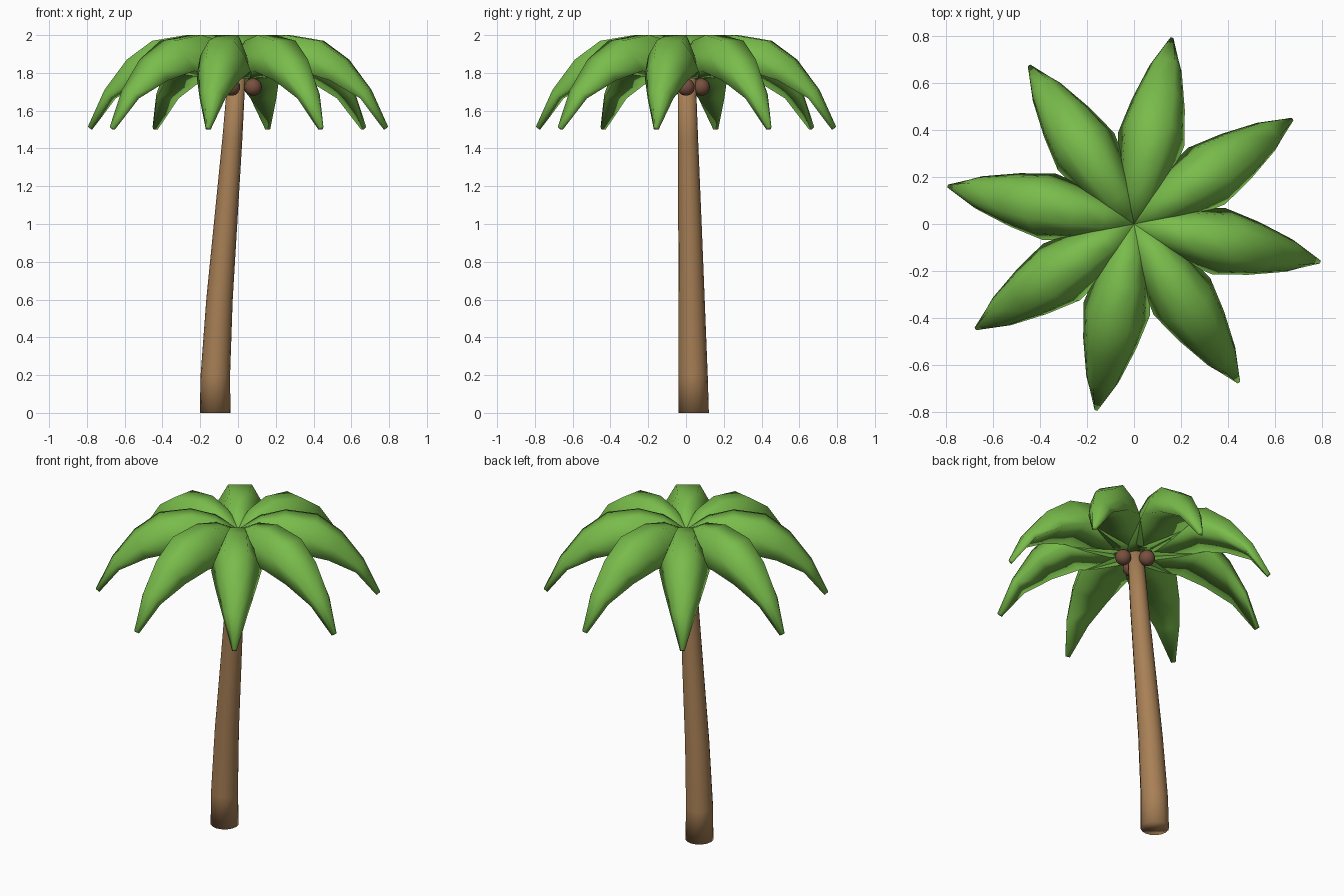
import bpy, bmesh, math
from mathutils import Vector

cube = bpy.data.objects.get("Cube")
if cube:
    bpy.data.objects.remove(cube, do_unlink=True)


def material(name, rgb):
    mat = bpy.data.materials.new(name)
    mat.use_nodes = True
    color = (*rgb, 1.0)
    mat.diffuse_color = color
    bsdf = mat.node_tree.nodes["Principled BSDF"]
    bsdf.inputs["Base Color"].default_value = color
    bsdf.inputs["Roughness"].default_value = 0.8
    return mat


leaf_green = material("leaf green", (0.19, 0.50, 0.07))
bark_brown = material("bark brown", (0.39, 0.215, 0.093))
nut_brown = material("nut brown", (0.185, 0.08, 0.048))


def make_object(name, mesh, mat):
    obj = bpy.data.objects.new(name, mesh)
    bpy.context.collection.objects.link(obj)
    if not mesh.materials:
        mesh.materials.append(mat)
    mesh.shade_smooth()
    return obj


def loft(name, rings):
    """Skin closed rings of points into a capped solid."""
    bm = bmesh.new()
    loops = [[bm.verts.new(p) for p in ring] for ring in rings]
    for a, b in zip(loops, loops[1:]):
        for i in range(len(a)):
            j = (i + 1) % len(a)
            bm.faces.new((a[i], a[j], b[j], b[i]))
    bm.faces.new(loops[0])
    bm.faces.new(loops[-1])
    bmesh.ops.recalc_face_normals(bm, faces=bm.faces)
    mesh = bpy.data.meshes.new(name)
    bm.to_mesh(mesh)
    bm.free()
    return mesh


# Trunk: a tapering, gently leaning column (x, y, z, radius)
TRUNK = [
    (-0.121, 0.040, 0.0, 0.081),
    (-0.120, 0.037, 0.2, 0.078),
    (-0.098, 0.029, 0.6, 0.070),
    (-0.070, 0.022, 0.95, 0.063),
    (-0.030, 0.011, 1.45, 0.053),
    (-0.005, 0.004, 1.82, 0.046),
]
SIDES = 16
rings = []
for x, y, z, r in TRUNK:
    angles = [math.tau * i / SIDES for i in range(SIDES)]
    rings.append([(x + r * math.cos(a), y + r * math.sin(a), z) for a in angles])
make_object("trunk", loft("trunk", rings), bark_brown)

# Frond spine: ridge x, ridge z, edge x, edge z, half width
FROND = [
    (0.0, 1.895, 0.0, 1.77, 0.05),
    (0.13, 1.97, 0.11, 1.77, 0.09),
    (0.27, 2.0, 0.24, 1.785, 0.118),
    (0.45, 1.97, 0.37, 1.81, 0.144),
    (0.59, 1.87, 0.52, 1.76, 0.115),
    (0.715, 1.71, 0.675, 1.665, 0.07),
    (0.81, 1.515, 0.79, 1.50, 0.013),
]
# Frond cross-section: flat-topped arch (share of half width, share of height)
HALF_ARCH = [(1.0, 0.0), (0.84, 0.5), (0.47, 1.0)]
ARCH = HALF_ARCH + [(-w, h) for w, h in reversed(HALF_ARCH)]
rings = []
for rx, rz, ex, ez, half in FROND:
    ridge, edge = Vector((rx, 0, rz)), Vector((ex, 0, ez))
    rings.append([edge.lerp(ridge, h) + Vector((0, half * w, 0)) for w, h in ARCH])
frond_mesh = loft("frond", rings)

# Crown: eight fronds around the trunk top
for i in range(8):
    frond = make_object(f"frond_{i + 1}", frond_mesh, leaf_green)
    frond.rotation_euler.z = math.radians(45 * i - 11.5)

# Coconuts tucked under the crown
for i, (x, y) in enumerate([(0.08, 0.0), (-0.03, 0.08), (-0.035, -0.07)]):
    bm = bmesh.new()
    bmesh.ops.create_uvsphere(bm, u_segments=20, v_segments=12, radius=0.046)
    mesh = bpy.data.meshes.new("coconut")
    bm.to_mesh(mesh)
    bm.free()
    nut = make_object(f"coconut_{i + 1}", mesh, nut_brown)
    nut.location = (x, y, 1.725)
